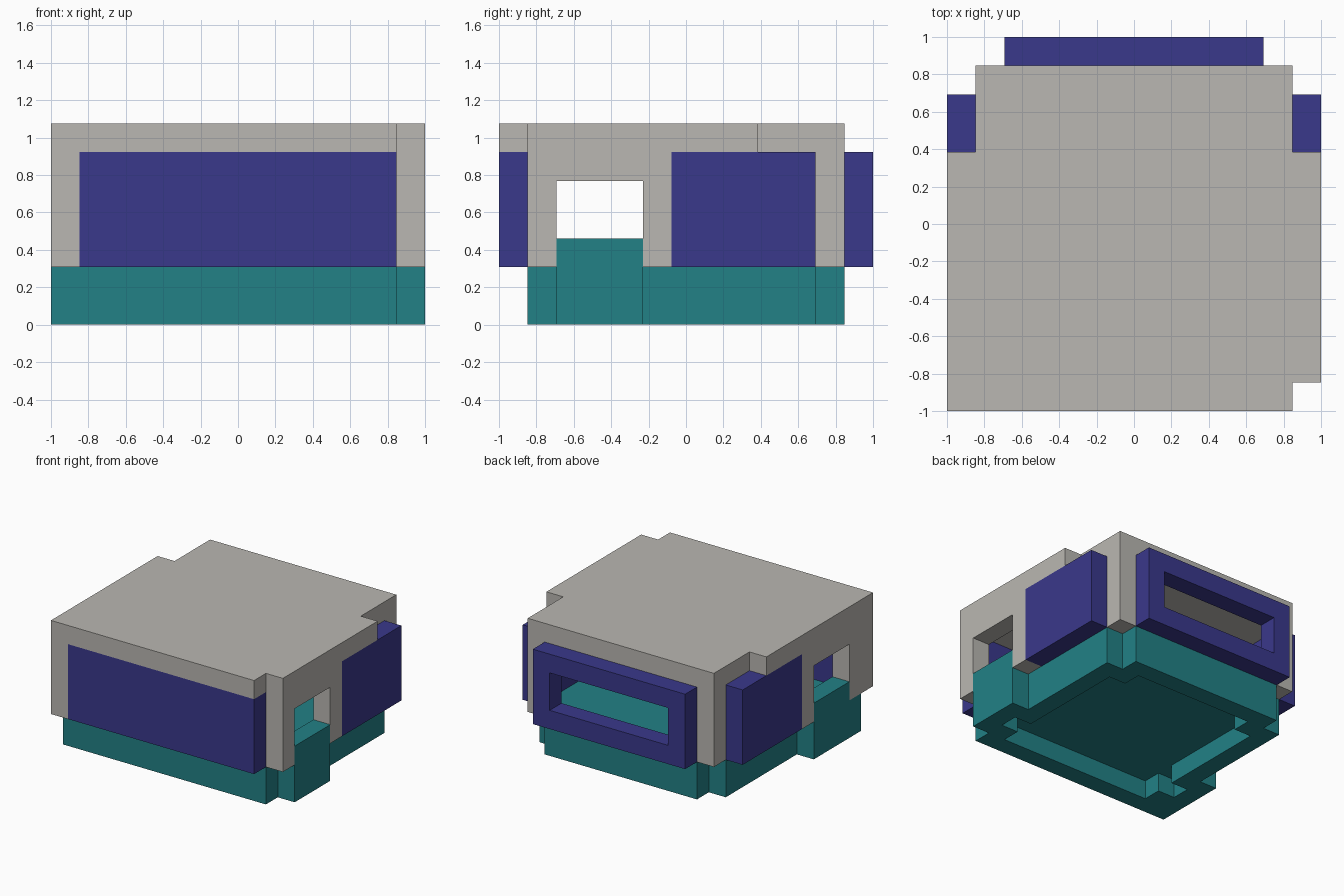
import bpy
import bmesh
from mathutils import Vector

U = 2 / 13  # edge of one cube

if "Cube" in bpy.data.objects:
    bpy.data.objects.remove(bpy.data.objects["Cube"], do_unlink=True)


def material(name, rgb):
    mat = bpy.data.materials.new(name)
    mat.use_nodes = True
    mat.diffuse_color = (*rgb, 1)
    mat.node_tree.nodes["Principled BSDF"].inputs["Base Color"].default_value = (*rgb, 1)
    return mat


grey = material("warm grey", (0.49, 0.475, 0.445))
blue = material("deep blue", (0.042, 0.04, 0.26))
teal = material("teal", (0.016, 0.22, 0.24))


def box(x0, x1, y0, y1, z0, z1):
    """Cells of a block, end values excluded."""
    return {(x, y, z) for x in range(x0, x1)
            for y in range(y0, y1) for z in range(z0, z1)}


def mirror(cells):
    return cells | {(12 - x, y, z) for x, y, z in cells}


# Base tray: plan outline two cubes high, hollowed from below
outline = box(1, 12, 1, 11, 0, 2) | box(2, 11, 11, 12, 0, 2)
outline |= mirror(box(0, 1, 2, 5, 0, 2)) | box(0, 1, 1, 2, 0, 2)
hollow = box(2, 11, 2, 10, 0, 1) | box(3, 10, 10, 11, 0, 1)
hollow |= mirror(box(1, 2, 3, 4, 0, 1))
door_sills = mirror(box(0, 1, 2, 5, 2, 3))

# Roof with a missing front corner and stepped rear corners
roof = box(1, 12, 0, 12, 6, 7) | mirror(box(0, 1, 0, 9, 6, 7))
roof -= {(12, 0, 6)}

# Posts and the lintels over the side openings
posts = mirror(box(0, 1, 1, 2, 2, 6) | box(0, 1, 5, 6, 2, 6)
               | box(1, 2, 11, 12, 2, 6) | box(0, 1, 2, 5, 5, 6))
posts |= box(0, 1, 0, 1, 2, 6)

parts = [
    ("base_tray", (outline - hollow) | door_sills, teal),
    ("roof_slab", roof, grey),
    ("wall_posts", posts, grey),
    ("front_panel", box(1, 12, 0, 1, 2, 6), blue),
    ("left_side_panel", box(12, 13, 6, 11, 2, 6), blue),
    ("right_side_panel", box(0, 1, 6, 11, 2, 6), blue),
    ("rear_window_frame", box(2, 11, 12, 13, 2, 6) - box(3, 10, 12, 13, 3, 5), blue),
]
occupied = set().union(*(cells for _, cells, _ in parts))


def build(name, cells, mat):
    """Mesh the open sides of the cells and merge flat areas."""
    bm = bmesh.new()
    for cell in sorted(cells):
        centre = Vector(cell) + Vector((0.5, 0.5, 0.5))
        for axis in range(3):
            for sign in (-1, 1):
                n = Vector((0, 0, 0))
                n[axis] = sign
                if tuple(int(c + d) for c, d in zip(cell, n)) in occupied:
                    continue
                a = Vector((0, 0, 0))
                a[(axis + 1) % 3] = 0.5
                b = n.cross(a)
                corners = (-a - b, a - b, a + b, b - a)
                bm.faces.new([bm.verts.new((centre + n / 2 + c - Vector((6.5, 6.5, 0))) * U)
                              for c in corners])
    bmesh.ops.remove_doubles(bm, verts=bm.verts, dist=U / 100)
    bmesh.ops.dissolve_limit(bm, angle_limit=0.01, verts=bm.verts, edges=bm.edges)
    mesh = bpy.data.meshes.new(name)
    bm.to_mesh(mesh)
    bm.free()
    mesh.materials.append(mat)
    bpy.context.collection.objects.link(bpy.data.objects.new(name, mesh))


for name, cells, mat in parts:
    build(name, cells, mat)
